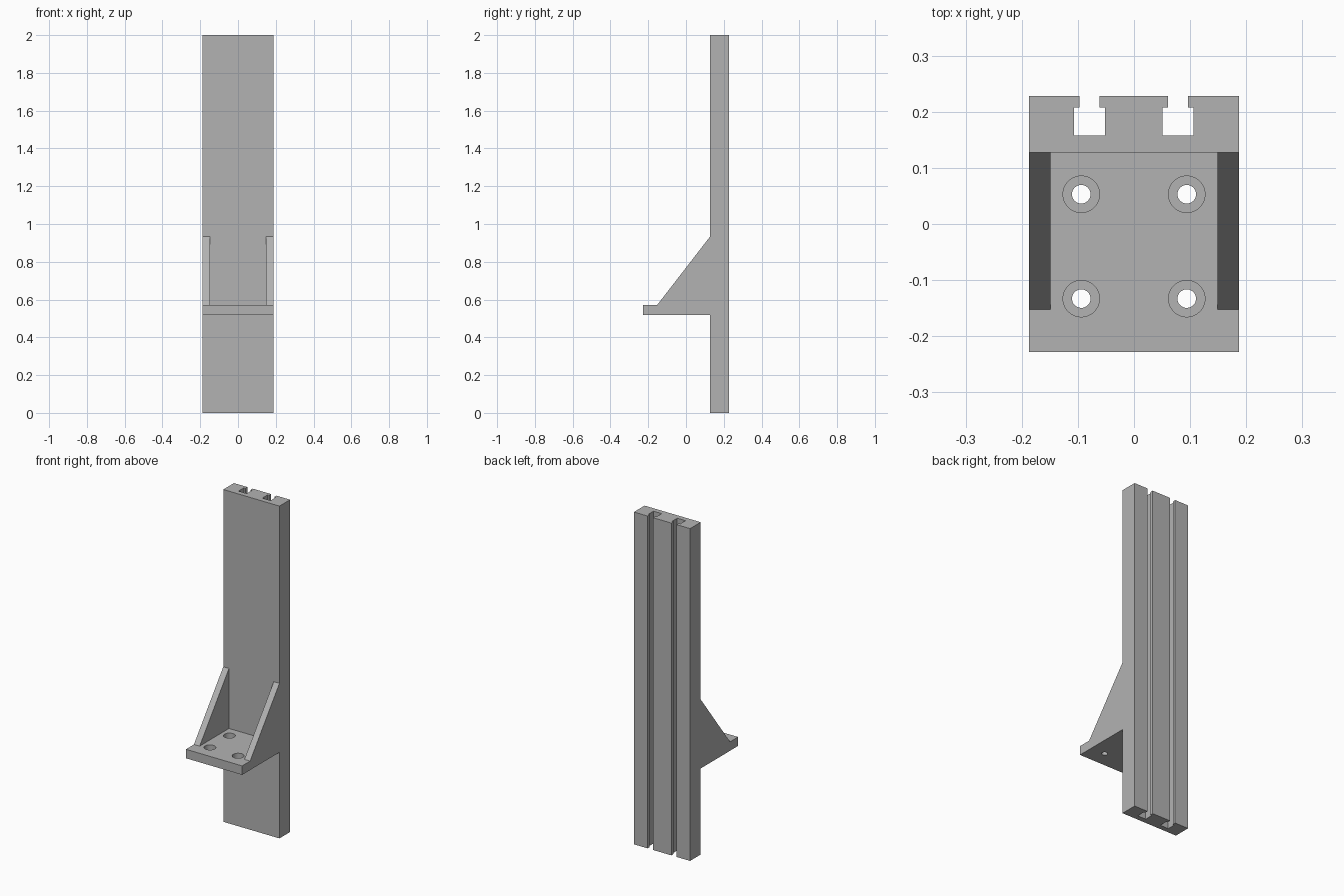
import bpy
import bmesh
from mathutils import Vector, Matrix

if "Cube" in bpy.data.objects:
    bpy.data.objects.remove(bpy.data.objects["Cube"], do_unlink=True)

# Single grey material
GREY = (0.45, 0.45, 0.45, 1.0)
grey = bpy.data.materials.new("grey metal")
grey.use_nodes = True
grey.diffuse_color = GREY
grey.node_tree.nodes["Principled BSDF"].inputs["Base Color"].default_value = GREY

W = 0.187                    # half width
BACK, FACE, FRONT = 0.228, 0.127, -0.228
SHELF_LOW, SHELF_TOP = 0.518, 0.572


def make_object(name, bm):
    bmesh.ops.recalc_face_normals(bm, faces=bm.faces[:])
    mesh = bpy.data.meshes.new(name)
    bm.to_mesh(mesh)
    bm.free()
    mesh.materials.append(grey)
    ob = bpy.data.objects.new(name, mesh)
    bpy.context.collection.objects.link(ob)
    return ob


def prism(name, points, sweep):
    """Extrude a closed 3D outline along the sweep vector."""
    bm = bmesh.new()
    face = bm.faces.new([bm.verts.new(p) for p in points])
    ext = bmesh.ops.extrude_face_region(bm, geom=[face], use_keep_orig=True)
    verts = [g for g in ext["geom"] if isinstance(g, bmesh.types.BMVert)]
    bmesh.ops.translate(bm, verts=verts, vec=Vector(sweep))
    return make_object(name, bm)


# Upright rail: full-height profile with two T-slots in the back
profile = [(-W, FACE), (W, FACE), (W, BACK)]
for cx in (0.0785, -0.0795):
    neck, pocket, lip, floor = 0.0178, 0.0275, 0.208, 0.158
    profile += [(cx + neck, BACK), (cx + neck, lip), (cx + pocket, lip),
                (cx + pocket, floor), (cx - pocket, floor), (cx - pocket, lip),
                (cx - neck, lip), (cx - neck, BACK)]
profile.append((-W, BACK))
prism("upright_rail", [(x, y, 0) for x, y in profile], (0, 0, 2))

# Shelf plate
shelf = prism("shelf_plate",
              [(-W, FRONT, SHELF_LOW), (W, FRONT, SHELF_LOW),
               (W, FACE, SHELF_LOW), (-W, FACE, SHELF_LOW)],
              (0, 0, SHELF_TOP - SHELF_LOW))


# Four counterbored screw holes cut through the shelf
def cut_holes(radius, low, high):
    bm = bmesh.new()
    for x in (-0.094, 0.094):
        for y in (-0.133, 0.053):
            bmesh.ops.create_cone(bm, cap_ends=True, segments=48,
                                  radius1=radius, radius2=radius, depth=high - low,
                                  matrix=Matrix.Translation((x, y, (low + high) / 2)))
    cutter = make_object("hole_cutter", bm)
    cutter.hide_render = True
    mod = shelf.modifiers.new("holes", 'BOOLEAN')
    mod.operation, mod.solver, mod.object = 'DIFFERENCE', 'EXACT', cutter
    bpy.context.view_layer.update()
    result = bpy.data.meshes.new_from_object(
        shelf.evaluated_get(bpy.context.evaluated_depsgraph_get()))
    shelf.modifiers.clear()
    shelf.data = result
    bpy.data.objects.remove(cutter, do_unlink=True)


cut_holes(0.0325, SHELF_TOP - 0.03, SHELF_TOP + 0.05)
cut_holes(0.0165, SHELF_LOW - 0.05, SHELF_TOP + 0.06)

# Triangular side gussets
for side, name in ((1, "left_gusset"), (-1, "right_gusset")):
    prism(name, [(side * W, FACE, SHELF_TOP), (side * W, -0.152, SHELF_TOP),
                 (side * W, FACE, 0.933)], (-side * 0.038, 0, 0))

# Smooth hole walls, sharp edges elsewhere
bpy.ops.object.select_all(action='DESELECT')
shelf.select_set(True)
bpy.context.view_layer.objects.active = shelf
bpy.ops.object.shade_smooth_by_angle(angle=0.52)
